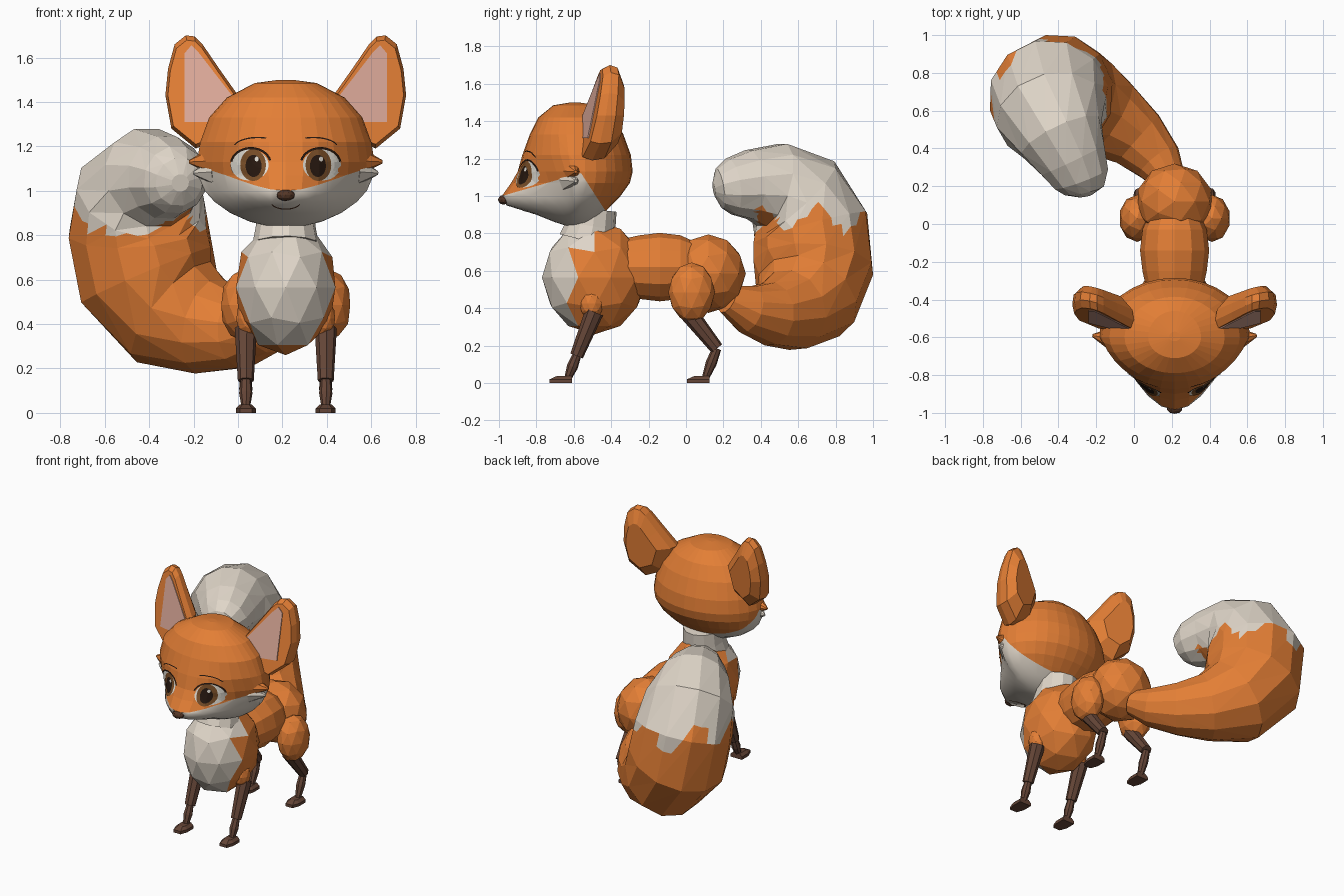
import bpy, bmesh, math
from mathutils import Vector, Matrix
from mathutils.bvhtree import BVHTree

if "Cube" in bpy.data.objects:
    bpy.data.objects.remove(bpy.data.objects["Cube"])

CX = 0.215  # symmetry line of the body


def material(name, rgb):
    m = bpy.data.materials.new(name)
    m.use_nodes = True
    m.diffuse_color = (*rgb, 1)
    m.node_tree.nodes["Principled BSDF"].inputs["Base Color"].default_value = (*rgb, 1)
    return m


orange = material("orange fur", (0.77, 0.21, 0.036))
cream = material("cream fur", (0.74, 0.67, 0.58))
pink = material("ear pink", (0.72, 0.40, 0.32))
brown = material("leg brown", (0.13, 0.06, 0.038))
nose_brown = material("nose brown", (0.09, 0.038, 0.02))
eye_white = material("eye white", (0.78, 0.75, 0.68))
iris_brown = material("iris brown", (0.20, 0.08, 0.022))
dark = material("dark line", (0.02, 0.009, 0.005))


def finish(bm, name, mats, rule=None):
    if rule:
        for f in bm.faces:
            f.material_index = int(rule(f.calc_center_median()))
    me = bpy.data.meshes.new(name)
    bm.to_mesh(me)
    for m in mats:
        me.materials.append(m)
    ob = bpy.data.objects.new(name, me)
    bpy.context.collection.objects.link(ob)
    return ob


def loft(rings, closed=True, cap=True):
    """Skin a list of equal-length point rows."""
    bm = bmesh.new()
    rows = [[bm.verts.new(p) for p in r] for r in rings]
    n = len(rows[0])
    for a, b in zip(rows, rows[1:]):
        for i in range(n if closed else n - 1):
            j = (i + 1) % n
            bm.faces.new((a[i], a[j], b[j], b[i]))
    if cap:
        bm.faces.new(rows[0])
        bm.faces.new(rows[-1])
        bmesh.ops.recalc_face_normals(bm, faces=bm.faces)
    return bm


def tube(path, sides):
    """Round tube through (x, y, z, radius) points."""
    pts = [Vector(p[:3]) for p in path]
    rings, side = [], Vector((1, 0.1, 0))
    for i, p in enumerate(pts):
        t = (pts[min(i + 1, len(pts) - 1)] - pts[max(i - 1, 0)]).normalized()
        if abs(side.dot(t)) > 0.9:
            side = Vector((0, 0, 1))
        side = (side - t * side.dot(t)).normalized()
        up = t.cross(side)
        angles = [2 * math.pi * k / sides for k in range(sides)]
        rings.append([p + path[i][3] * (side * math.cos(a) + up * math.sin(a)) for a in angles])
    return loft(rings)


def ball(name, center, radii, mats, rule=None, detail=2):
    bm = bmesh.new()
    mat = Matrix.Translation(center) @ Matrix.Diagonal((*radii, 1))
    bmesh.ops.create_icosphere(bm, subdivisions=detail, radius=1, matrix=mat)
    return finish(bm, name, mats, rule)


# Head: stacked rings of (height, half width, front, back, snout sharpness)
LEVELS = [(1.50, .03, -.62, -.57, 1), (1.485, .14, -.71, -.46, 1), (1.42, .265, -.79, -.385, 1),
          (1.33, .345, -.835, -.335, 1.1), (1.22, .385, -.875, -.295, 1.4), (1.13, .40, -.90, -.285, 2),
          (1.07, .395, -.935, -.30, 2.7), (1.0, .365, -.985, -.35, 2.7), (.95, .32, -.96, -.40, 2.4),
          (.90, .25, -.80, -.45, 1.4), (.86, .16, -.70, -.50, 1), (.835, .05, -.62, -.57, 1)]


def head_ring(z, w, front, back, p):
    ring = []
    for i in range(32):
        a = 2 * math.pi * i / 32
        c = math.cos(a)
        y = -.6 + (front + .6) * c ** p if c > 0 else -.6 - (back + .6) * c
        ring.append((CX + w * math.sin(a), y, z))
    return ring


head = loft([head_ring(*lv) for lv in LEVELS])
surface = BVHTree.FromBMesh(head)

# Cut the cream muzzle line and cheek line into the head
cuts = [(Vector((0, -.95, 1.01)), Vector((0, -.29, 1))), (Vector((0, -.54, 1.09)), Vector((0, .17, .11)))]
for co, no in cuts:
    geom = head.verts[:] + head.edges[:] + head.faces[:]
    bmesh.ops.bisect_plane(head, geom=geom, plane_co=co, plane_no=no)
head_ob = finish(head, "head", [orange, cream], lambda c: all((c - co).dot(no) < 0 for co, no in cuts))
for poly in head_ob.data.polygons:
    poly.use_smooth = poly.material_index == 1


# Painted face details laid on the head
def paint(name, rows, depth, mat, closed):
    def put(x, z):
        hit = surface.ray_cast(Vector((CX + x, -2, z)), Vector((0, 1, 0)))[0]
        return (CX + x, (hit.y if hit else -.8) - depth, z)
    bm = loft([[put(*p) for p in r] for r in rows], closed, False)
    bm.normal_update()
    if sum(f.normal.y for f in bm.faces) > 0:
        bmesh.ops.reverse_faces(bm, faces=bm.faces)
    finish(bm, name, [mat])


def spot(name, x, z, rx, rz, depth, mat):
    angles = [2 * math.pi * k / 24 for k in range(24)]
    rows = [[(x + rx * r / 6 * math.cos(a), z + rz * r / 6 * math.sin(a)) for a in angles]
            for r in (0.02, 1, 2, 3, 4, 5, 6)]
    paint(name, rows, depth, mat, True)


def arc(name, s, x, z, rx, rz, start, end, width, depth, mat):
    angles = [math.radians(start + (end - start) * k / 16) for k in range(17)]
    rows = [[(s * (x + (rx + d) * math.cos(a)), z + (rz + d) * math.sin(a)) for a in angles] for d in (0, width)]
    paint(name, rows, depth, mat, False)


for s, tag in ((1, "left"), (-1, "right")):
    spot(tag + "_eye_white", s * .163, 1.116, .086, .07, .004, eye_white)
    spot(tag + "_iris", s * .147, 1.116, .058, .072, .006, iris_brown)
    spot(tag + "_pupil", s * .145, 1.112, .036, .050, .008, dark)
    spot(tag + "_eye_glint", s * .145 + .014, 1.143, .009, .011, .0095, eye_white)
    arc(tag + "_lash", s, .157, 1.118, .085, .069, 10, 165, .010, .007, dark)
    arc(tag + "_brow", s, .125, 1.195, .105, .042, 15, 110, .006, .005, dark)
arc("mouth", 1, 0, .95, .065, .03, 200, 340, .005, .005, nose_brown)
ball("nose", (CX, -.975, .98), (.042, .03, .026), [nose_brown])

# Ears: outline in (side offset, height), leaning back and turned outward
EAR = [(.215, 1.43), (.30, 1.55), (.375, 1.66), (.41, 1.695), (.45, 1.70), (.50, 1.66),
       (.53, 1.55), (.542, 1.43), (.515, 1.28), (.405, 1.19), (.27, 1.25)]
EAR_PINK = [(.235, 1.42), (.39, 1.62), (.425, 1.655), (.455, 1.62), (.455, 1.31), (.30, 1.31)]


def ear_point(s, x, z, depth):
    thick = 1 + (1.43 - z) * .8
    return (CX + s * x, -.54 + .2 * (z - 1.3) + .25 * (x - .38) + depth * thick, z)


for s, tag in ((1, "left"), (-1, "right")):
    rings = [[ear_point(s, .4 + (x - .4) * k, 1.43 + (z - 1.43) * k, d) for x, z in EAR]
             for k, d in ((.92, 0), (1, .045), (.95, .10), (.62, .155))]
    finish(loft(rings), tag + "_ear", [orange])
    plate = [[ear_point(s, x, z, d) for x, z in EAR_PINK] for d in (-.006, .001)]
    finish(loft(plate), tag + "_ear_lining", [pink])
    # Cheek tufts
    for part, z, reach, mat in (("upper", 1.135, .435, orange), ("lower", 1.085, .415, cream)):
        path = [(CX + s * .32, -.61, z, .07), (CX + s * reach, -.59, z - .005, .008)]
        finish(tube(path, 8), f"{tag}_{part}_cheek_tuft", [mat])

# Neck and body
finish(tube([(CX, -.53, .76, .15), (CX, -.51, .84, .135), (CX, -.50, .93, .13)], 12), "neck", [cream])
ball("chest", (CX, -.49, .565), (.235, .28, .305), [orange, cream],
     lambda c: c.y < -.57 or (c.z > .72 and c.y < -.5))
belly = [(CX, -.34, .62, .15), (CX, -.25, .62, .17), (CX, -.14, .62, .183), (CX, -.03, .62, .17), (CX, .06, .62, .13)]
finish(tube(belly, 12), "belly", [orange])
ball("rump", (CX, .12, .585), (.205, .20, .21), [orange])

# Legs
for s, tag in ((1, "left"), (-1, "right")):
    x = CX + s * .18
    ball(tag + "_thigh", (CX + s * .198, .03, .485), (.097, .125, .16), [orange])
    ball(tag + "_shoulder", (CX + s * .165, -.505, .425), (.06, .065, .085), [orange])
    limbs = {"front": ((-.49, .38), (-.585, .145), (-.63, .03)), "hind": ((.01, .38), (.165, .185), (.105, .03))}
    for pos, (top, knee, ankle) in limbs.items():
        finish(tube([(x, *top, .05), (x, *knee, .036)], 8), f"{tag}_{pos}_upper_leg", [brown])
        mid = [(a + b) / 2 for a, b in zip(knee, ankle)]
        shin = [(x, *knee, .024), (x, *mid, .03), (x, *ankle, .02)]
        finish(tube(shin, 8), f"{tag}_{pos}_lower_leg", [brown])
        # Flat paw with a raised heel
        y = ankle[0]
        paw = [[(x + sx * w, yy, z) for sx, yy in ((-1, y + .02), (1, y + .02), (1, y - .05), (.6, tip), (-.6, tip), (-1, y - .05))]
               for w, z, tip in ((.045, 0, y - .10), (.045, .02, y - .10), (.026, .038, y - .06))]
        finish(loft(paw), f"{tag}_{pos}_paw", [brown])

# Tail: sweeps back and sideways, rises and curls forward
TAIL = [(.20, .22, .45, .08), (.13, .33, .395, .13), (.02, .45, .37, .172), (-.13, .56, .39, .222),
        (-.29, .645, .455, .285), (-.41, .68, .62, .328), (-.45, .665, .83, .322), (-.44, .58, .985, .295),
        (-.385, .46, 1.06, .235), (-.325, .34, 1.06, .19), (-.28, .24, 1.05, .155), (-.265, .18, 1.04, .11),
        (-.26, .15, 1.035, .04)]
tail = tube(TAIL, 12)
bmesh.ops.triangulate(tail, faces=tail.faces)
bmesh.ops.subdivide_edges(tail, edges=tail.edges, cuts=2, use_grid_fill=True)


def tail_tip(c):
    # Jagged border between the two fur colours
    return c.z > .88 + .06 * math.sin(6 * math.atan2(c.y - .62, c.x + .45)) or (c.y < .38 and c.z > .8)


finish(tail, "tail", [orange, cream], tail_tip)
